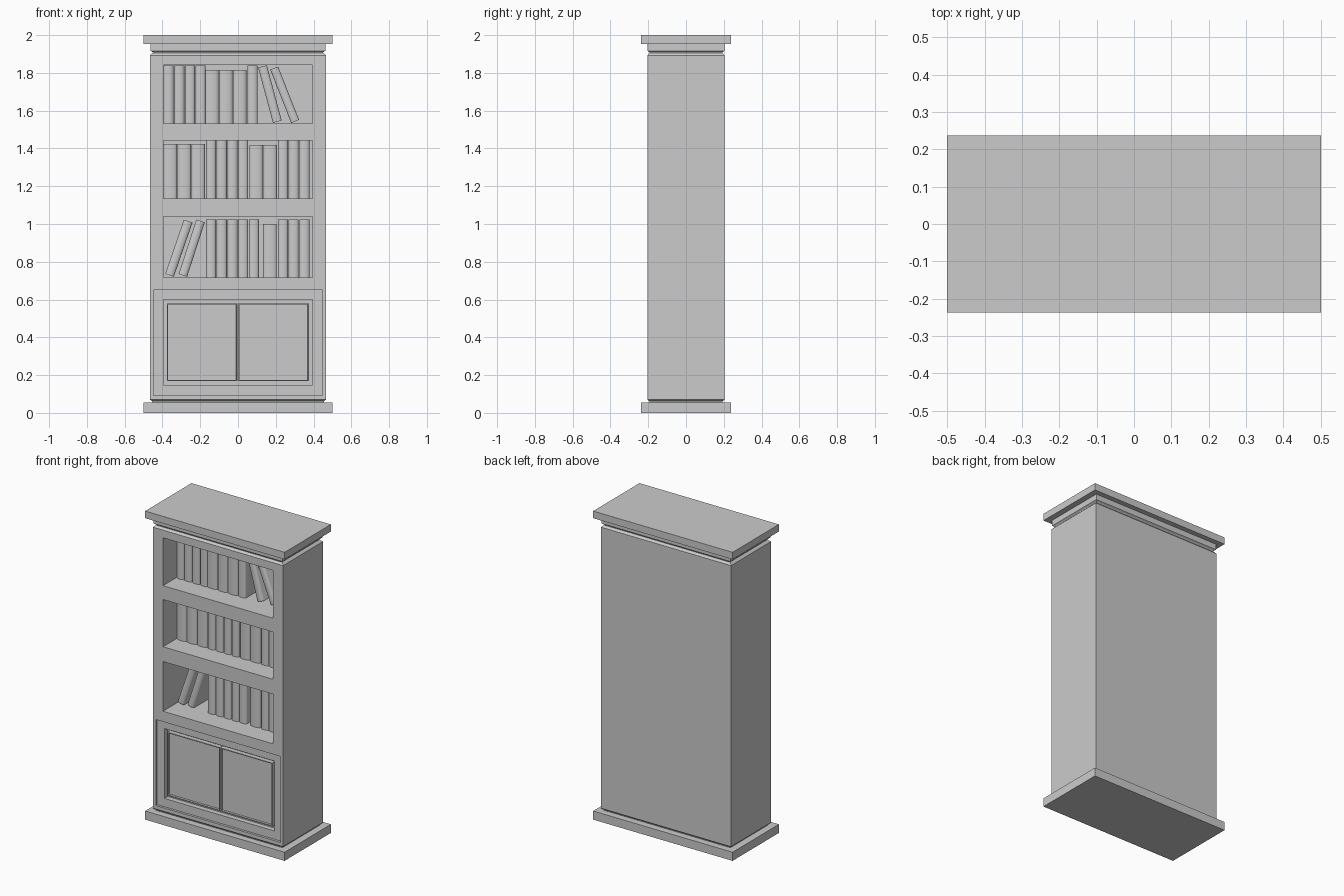
import bpy, bmesh, math

if "Cube" in bpy.data.objects:
    bpy.data.objects.remove(bpy.data.objects["Cube"])


def finish(name, bm):
    bmesh.ops.recalc_face_normals(bm, faces=bm.faces)
    me = bpy.data.meshes.new(name)
    bm.to_mesh(me)
    bm.free()
    ob = bpy.data.objects.new(name, me)
    bpy.context.collection.objects.link(ob)
    return ob


def stack(name, levels):
    """Rectangular loft through (half_x, half_y, z) levels."""
    bm = bmesh.new()
    rings = [[bm.verts.new((sx * hx, sy * hy, z))
              for sx, sy in ((-1, -1), (1, -1), (1, 1), (-1, 1))]
             for hx, hy, z in levels]
    bm.faces.new(rings[0])
    bm.faces.new(rings[-1])
    for a, b in zip(rings, rings[1:]):
        for i in range(4):
            j = (i + 1) % 4
            bm.faces.new((a[i], a[j], b[j], b[i]))
    return finish(name, bm)


def box(name, x, y, z):
    bm = bmesh.new()
    bmesh.ops.create_cube(bm, size=1)
    for v in bm.verts:
        v.co = [lo + (c + 0.5) * (hi - lo) for c, (lo, hi) in zip(v.co, (x, y, z))]
    return finish(name, bm)


def cut(ob, cutter):
    mod = ob.modifiers.new("cut", 'BOOLEAN')
    mod.operation, mod.solver, mod.object = 'DIFFERENCE', 'EXACT', cutter
    bpy.context.view_layer.objects.active = ob
    bpy.ops.object.modifier_apply(modifier=mod.name)
    bpy.data.objects.remove(cutter)


# plinth, carcass and crown
FRONT = -0.204
stack("base_plinth", [(0.5, 0.237, 0), (0.5, 0.237, 0.056)])
body = stack("carcass", [(0.452, 0.192, 0.05), (0.455, 0.194, 0.062), (0.466, 0.204, 0.07),
                         (0.466, 0.204, 1.892), (0.455, 0.194, 1.903), (0.45, 0.19, 1.907)])
stack("crown_moulding", [(0.448, 0.19, 1.9), (0.452, 0.194, 1.91), (0.462, 0.204, 1.917),
                         (0.462, 0.204, 1.957)])
stack("top_slab", [(0.5, 0.237, 1.954), (0.5, 0.237, 2.0)])

# open shelves
shelves = [(1.532, 1.842), (1.136, 1.442), (0.718, 1.04)]
for z in shelves:
    cut(body, box("cutter", (-0.395, 0.395), (-0.3, 0.135), z))

# stepped cupboard recess
cut(body, box("cutter", (-0.447, 0.447), (-0.3, FRONT + 0.015), (0.093, 0.65)))
cut(body, box("cutter", (-0.395, 0.395), (-0.3, FRONT + 0.048), (0.147, 0.6)))

# doors with sunken panels
for name, x in (("left_door", (-0.377, -0.003)), ("right_door", (0.001, 0.375))):
    bm = bmesh.new()
    tmp = box(name, x, (FRONT + 0.02, FRONT + 0.055), (0.168, 0.58))
    bm.from_mesh(tmp.data)
    bm.normal_update()
    face = min(bm.faces, key=lambda f: f.calc_center_median().y)
    bmesh.ops.inset_region(bm, faces=[face], thickness=0.008)
    bmesh.ops.inset_region(bm, faces=[face], thickness=0.001, depth=-0.013)
    bm.to_mesh(tmp.data)
    bm.free()


def book(cx, cz, t, h, lean=0.0):
    """Rounded spine facing the front, pages sunk inside the cover."""
    front, back = -0.075, 0.125
    bulge = 0.012
    prof = [(t / 2, back), (-t / 2, back)]
    for i in range(7):
        a = math.pi * i / 6
        prof.append((-t / 2 * math.cos(a), front + bulge * (1 - math.sin(a))))
    bm = bmesh.new()
    lo = [bm.verts.new((x, y, -h / 2)) for x, y in prof]
    hi = [bm.verts.new((x, y, h / 2)) for x, y in prof]
    ends = [bm.faces.new(lo), bm.faces.new(hi)]
    for i in range(len(prof)):
        j = (i + 1) % len(prof)
        bm.faces.new((lo[i], lo[j], hi[j], hi[i]))
    bmesh.ops.recalc_face_normals(bm, faces=bm.faces)
    for f in ends:
        bmesh.ops.inset_region(bm, faces=[f], thickness=0.003)
        bmesh.ops.inset_region(bm, faces=[f], thickness=0.0005, depth=-0.004)
    ob = finish("book", bm)
    ob.location = (cx, 0, cz)
    ob.rotation_euler.y = math.radians(lean)
    books.append(ob)


def run(floor, x, count, t, h, pitch):
    for i in range(count):
        book(x + pitch * i + t / 2, floor + h / 2, t, h)


# books: groups of (start x, count, thickness, height, pitch) per shelf
books = []
TALL, SHORT = (0.053, 0.306, 0.0565), (0.072, 0.283, 0.0735)
rows = [
    [(-0.397, 4, *TALL), (-0.174, 3, *SHORT), (0.05, 1, *TALL)],
    [(-0.394, 3, 0.072, 0.288, 0.0735), (-0.169, 4, *TALL), (0.06, 2, *SHORT), (0.212, 3, *TALL)],
    [(-0.169, 5, *TALL), (0.133, 1, *SHORT), (0.212, 3, *TALL)],
]
for (floor, _), groups in zip(shelves, rows):
    for x, n, t, h, p in groups:
        run(floor, max(x, -0.394), n, t, h, p)
# leaning books
for args in ((0.169, 1.688, 0.048, 0.303, -15), (0.247, 1.684, 0.045, 0.303, -21.5),
             (-0.313, 0.872, 0.048, 0.303, 19), (-0.245, 0.872, 0.047, 0.303, 18)):
    book(*args)

bpy.ops.object.select_all(action='DESELECT')
for ob in books:
    ob.select_set(True)
bpy.context.view_layer.objects.active = books[0]
bpy.ops.object.shade_smooth_by_angle(angle=math.radians(40))
